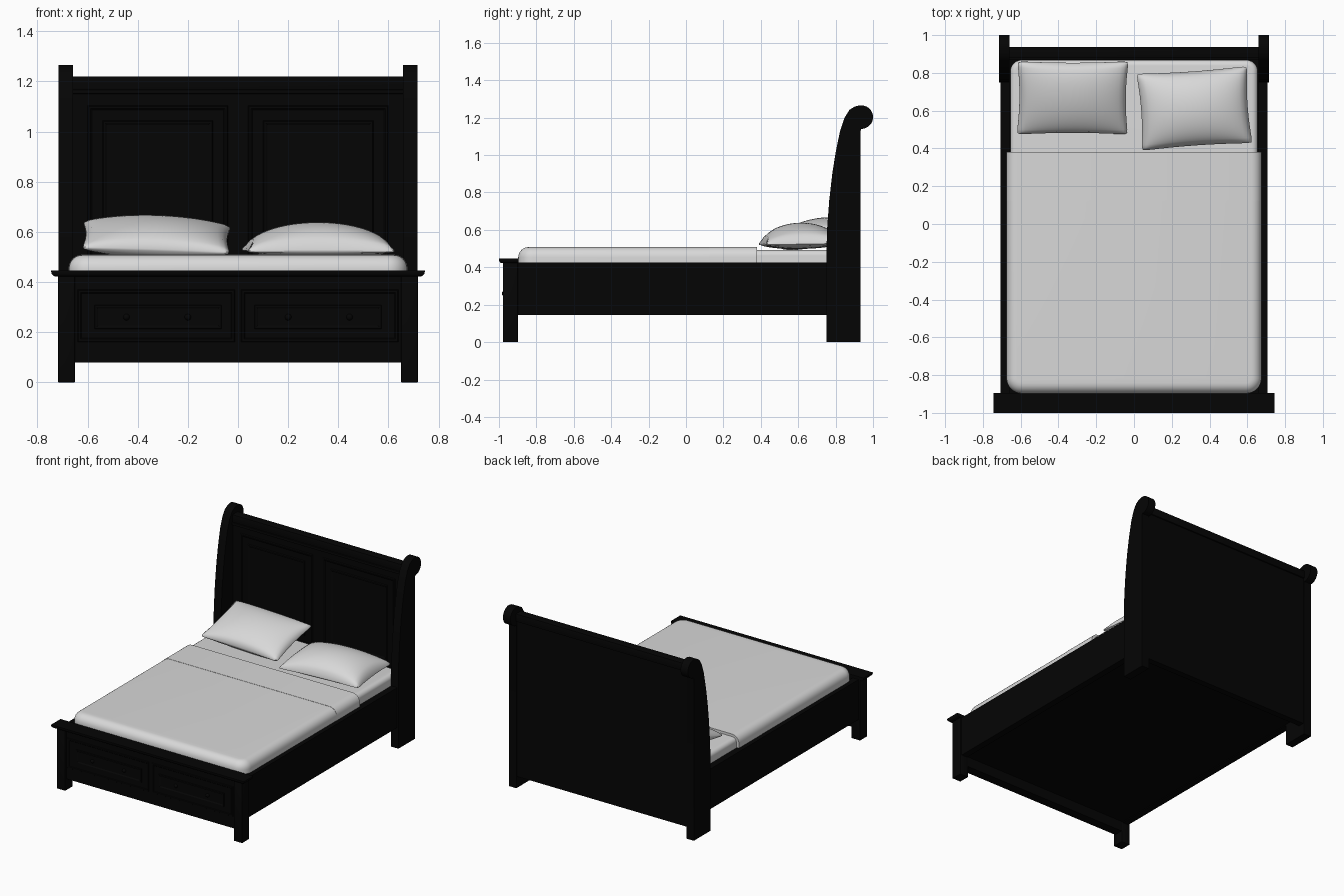
import bpy, bmesh, math
from mathutils import Matrix, Vector

cube = bpy.data.objects.get("Cube")
if cube:
    bpy.data.objects.remove(cube, do_unlink=True)


def material(name, value):
    m = bpy.data.materials.new(name)
    m.use_nodes = True
    col = (value, value, value, 1)
    m.diffuse_color = col
    bsdf = next(n for n in m.node_tree.nodes if n.type == 'BSDF_PRINCIPLED')
    bsdf.inputs["Base Color"].default_value = col
    return m


BLACK = material("black_wood", 0.0015)
LINEN = material("pale_linen", 0.69)


def finish(bm, name, mat, angle=30):
    bmesh.ops.recalc_face_normals(bm, faces=bm.faces)
    me = bpy.data.meshes.new(name)
    bm.to_mesh(me)
    bm.free()
    me.materials.append(mat)
    me.shade_smooth()
    me.set_sharp_from_angle(angle=math.radians(angle))
    ob = bpy.data.objects.new(name, me)
    bpy.context.collection.objects.link(ob)
    return ob


def box_mesh(x0, x1, y0, y1, z0, z1):
    bm = bmesh.new()
    size = Vector((x1 - x0, y1 - y0, z1 - z0))
    mid = Vector((x0 + x1, y0 + y1, z0 + z1)) / 2
    bmesh.ops.create_cube(bm, size=1, matrix=Matrix.Translation(mid) @ Matrix.Diagonal(size).to_4x4())
    return bm


def box(name, *dims, bevel=0.0):
    bm = box_mesh(*dims)
    if bevel:
        bmesh.ops.bevel(bm, geom=bm.edges[:], offset=bevel, segments=2, profile=0.5, affect='EDGES')
    finish(bm, name, BLACK)


def nested_panel(name, x0, x1, z0, z1, y, steps):
    """Stepped panel facing the front; each step is (inset, depth out from y)."""
    bm = bmesh.new()
    rings = []
    for i, d in steps:
        corners = ((x0 + i, z0 + i), (x1 - i, z0 + i), (x1 - i, z1 - i), (x0 + i, z1 - i))
        rings.append([bm.verts.new((x, y - d, z)) for x, z in corners])
    for a, b in zip(rings, rings[1:]):
        for k in range(4):
            n = (k + 1) % 4
            bm.faces.new((a[k], a[n], b[n], b[k]))
    bm.faces.new(rings[-1])
    bm.faces.new(rings[0][::-1])
    finish(bm, name, BLACK)


def soft_slab(name, dims, ends, corner, edge):
    """Bedding slab, rounded above and at the chosen y ends."""
    bm = box_mesh(*dims)
    y0, y1, top = dims[2], dims[3], dims[5]

    def on_plane(e, axis, value):
        return all(abs(v.co[axis] - value) < 1e-4 for v in e.verts)

    upright = [e for e in bm.edges if abs(e.verts[0].co.z - e.verts[1].co.z) > 0.01
               and any(on_plane(e, 1, y) for y in ends)]
    if upright:
        bmesh.ops.bevel(bm, geom=upright, offset=corner, segments=8, profile=0.5, affect='EDGES')
    open_ends = [y for y in (y0, y1) if y not in ends]
    rim = [e for e in bm.edges if on_plane(e, 2, top)
           and not any(on_plane(e, 1, y) for y in open_ends)]
    bmesh.ops.bevel(bm, geom=rim, offset=edge, segments=6, profile=0.5, affect='EDGES')
    finish(bm, name, LINEN, 40)


def pillow(name, width, depth, up, down, place, rot):
    """Cushion with pinched sides, softly rounded corners and its own swell above and below."""
    bm = bmesh.new()
    bmesh.ops.create_grid(bm, x_segments=28, y_segments=28, size=1)
    bmesh.ops.solidify(bm, geom=bm.faces[:], thickness=0.2)
    mid = sum(v.co.z for v in bm.verts) / len(bm.verts)
    for v in bm.verts:
        u, w = max(-1, min(1, v.co.x)), max(-1, min(1, v.co.y))
        puff = (max(0, 1 - u * u) * max(0, 1 - w * w)) ** 0.5
        soft = 1 - 0.025 * (u * w) ** 16
        v.co = (u * soft * width / 2 * (1 - 0.045 * (1 - w * w)),
                w * soft * depth / 2 * (1 - 0.045 * (1 - u * u)),
                0.004 + up * puff if v.co.z > mid else -0.004 - down * puff)
    ob = finish(bm, name, LINEN, 60)
    ob.location = place
    ob.rotation_euler = [math.radians(a) for a in rot]


# Scrolled headboard posts
front = [(0.75, 0), (0.75, 0.44), (0.754, 0.6), (0.766, 0.76), (0.782, 0.9),
         (0.801, 1.02), (0.824, 1.13), (0.848, 1.2), (0.874, 1.242), (0.902, 1.259)]
scroll = [(0.937 + 0.063 * math.cos(math.radians(a)), 1.203 + 0.063 * math.sin(math.radians(a)))
          for a in range(100, -91, -10)]
outline = front + scroll + [(0.934, 1.13), (0.934, 0)]
for label, s in (("left", 1), ("right", -1)):
    bm = bmesh.new()
    face = bm.faces.new([bm.verts.new((s * 0.658, y, z)) for y, z in outline])
    ext = bmesh.ops.extrude_face_region(bm, geom=[face])
    moved = [g for g in ext["geom"] if isinstance(g, bmesh.types.BMVert)]
    bmesh.ops.translate(bm, verts=moved, vec=(s * 0.057, 0, 0))
    finish(bm, label + "_headboard_post", BLACK)

    # Side rail and front leg
    box(label + "_side_rail", *sorted((s * 0.66, s * 0.706)), -0.91, 0.77, 0.145, 0.425)
    box(label + "_front_leg", *sorted((s * 0.651, s * 0.717)), -0.978, -0.899, 0, 0.43, bevel=0.002)

    # Headboard panel with border moulding and raised field
    xa, xb = sorted((s * 0.04, s * 0.60))
    nested_panel(label + "_headboard_panel", xa, xb, 0.46, 1.105, 0.884,
                 [(0, 0), (0.004, 0.007), (0.012, 0.007), (0.018, 0.002), (0.06, 0.002),
                  (0.064, 0.009), (0.07, 0.009), (0.078, 0.004)])

    # Drawer surround, drawer front and knobs
    xa, xb = sorted((s * 0.012, s * 0.64))
    nested_panel(label + "_drawer_surround", xa, xb, 0.16, 0.37, -0.966,
                 [(0, 0), (0.003, 0.005), (0.012, 0.005), (0.016, 0.001)])
    xa, xb = sorted((s * 0.065, s * 0.572))
    nested_panel(label + "_drawer_front", xa, xb, 0.212, 0.308, -0.966,
                 [(0, 0), (0.002, 0.008), (0.008, 0.008), (0.014, 0.004)])
    for place, x in (("inner", 0.2), ("outer", 0.445)):
        bm = bmesh.new()
        bmesh.ops.create_uvsphere(bm, u_segments=16, v_segments=10, radius=0.013,
                                  matrix=Matrix.Translation((s * x, -0.972, 0.26)))
        finish(bm, f"{label}_{place}_drawer_knob", BLACK)

# Headboard
box("headboard_back", -0.66, 0.66, 0.884, 0.928, 0.08, 1.17)
box("headboard_top_rail", -0.66, 0.66, 0.878, 0.938, 1.165, 1.22, bevel=0.004)
box("headboard_rail_bead", -0.66, 0.66, 0.87, 0.89, 1.15, 1.168, bevel=0.004)

# Footboard with flared cap
box("footboard", -0.655, 0.655, -0.966, -0.9, 0.08, 0.43)
bm = box_mesh(-0.745, 0.745, -1.0, -0.896, 0.422, 0.446)
bmesh.ops.bevel(bm, geom=[e for e in bm.edges if all(v.co.z < 0.43 for v in e.verts)
                          and any(v.co.y < -0.95 for v in e.verts)],
                offset=0.018, segments=3, profile=0.5, affect='EDGES')
finish(bm, "footboard_cap", BLACK)

# Platform under the mattress
box("bed_platform", -0.665, 0.665, -0.91, 0.89, 0.15, 0.3)

# Bedding
soft_slab("mattress", (-0.655, 0.655, -0.88, 0.868, 0.29, 0.492), (-0.88, 0.868), 0.06, 0.03)
soft_slab("duvet", (-0.675, 0.675, -0.897, 0.378, 0.4, 0.508), (-0.897,), 0.08, 0.055)
soft_slab("duvet_fold", (-0.676, 0.676, 0.125, 0.38, 0.4, 0.5095), (), 0.08, 0.055)
pillow("right_pillow", 0.59, 0.4, 0.072, 0.065, (-0.325, 0.668, 0.577), (15, 2, 0))
pillow("left_pillow", 0.59, 0.41, 0.106, 0.026, (0.32, 0.612, 0.528), (1, 0, 4))
